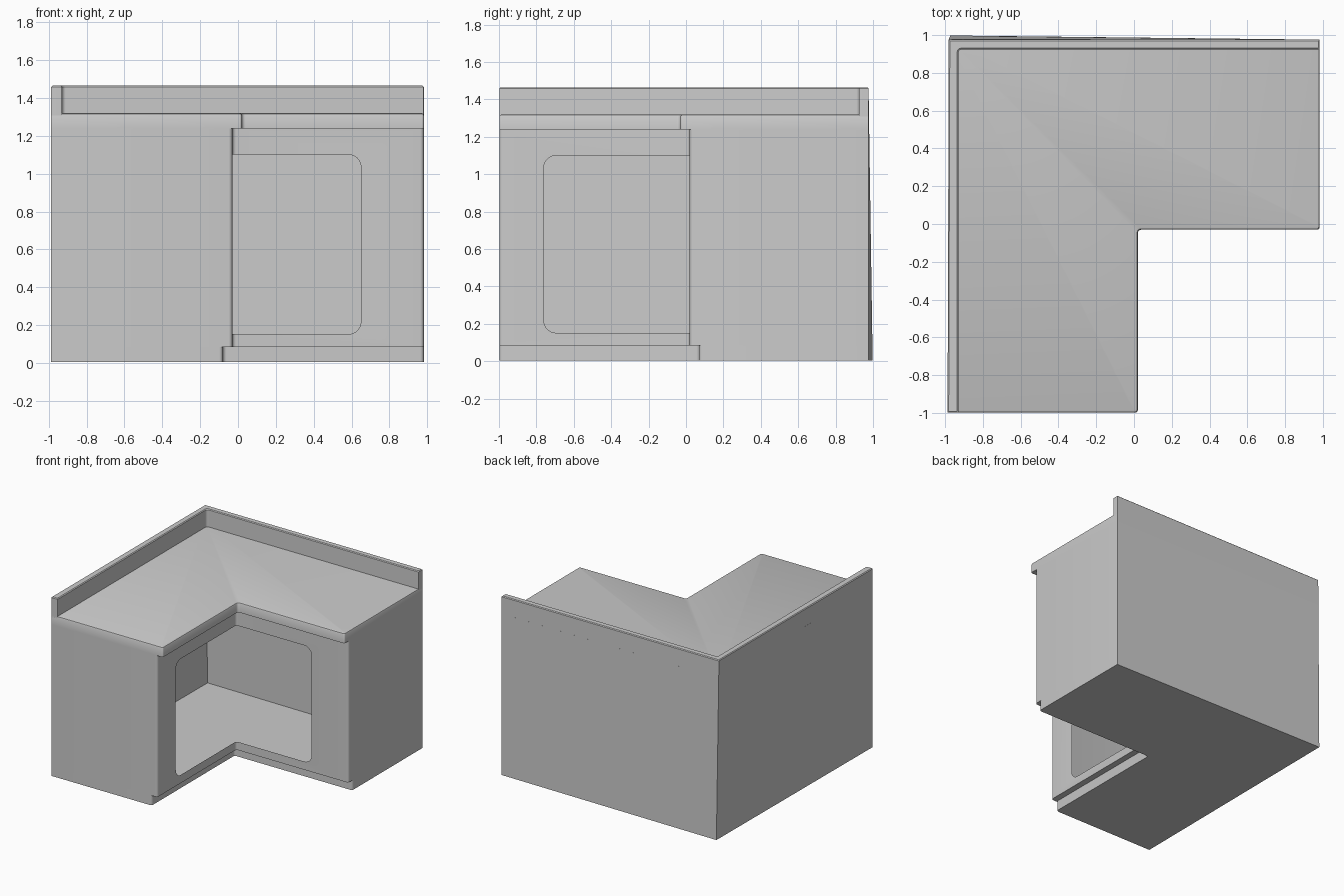
import bpy, bmesh
from math import sin, cos, radians

if "Cube" in bpy.data.objects:
    bpy.data.objects.remove(bpy.data.objects["Cube"])

TOP = 1.465


def arc(cx, cy, r, a0, a1, n=5):
    angs = [radians(a0 + (a1 - a0) * i / n) for i in range(n + 1)]
    return [(cx + r * cos(a), cy + r * sin(a)) for a in angs]


# L-shaped outline; (cx, cy) is its inner corner, the back leans slightly
def outline(cx, cy, z, inset=0.0, back=0.0, r=0.02):
    t = z / TOP
    cx, cy = cx - inset, cy + inset
    x1, y0 = 0.982 - inset, -0.998 + inset
    pts = [(-0.987 + back, y0)]
    pts += arc(cx - r, y0 + r, r, -90, 0)
    pts += arc(cx + 0.02, cy - 0.02, 0.02, 180, 90)
    pts += arc(x1 - r, cy + r, r, -90, 0)
    pts += [(x1, 0.976 - back), (-0.973 - 0.008 * t + back, 0.998 - 0.022 * t - back)]
    return [(x, y, z) for x, y in pts]


def new_ring(bm, pts):
    return [bm.verts.new(p) for p in pts]


def bridge(bm, a, b, skip=()):
    n = len(a)
    for i in range(n):
        if i not in skip:
            j = (i + 1) % n
            bm.faces.new((a[i], a[j], b[j], b[i]))


def finish(bm, name):
    bmesh.ops.remove_doubles(bm, verts=bm.verts, dist=0.0005)
    me = bpy.data.meshes.new(name)
    bm.to_mesh(me)
    bm.free()
    ob = bpy.data.objects.new(name, me)
    bpy.context.collection.objects.link(ob)
    bpy.ops.object.select_all(action='DESELECT')
    bpy.context.view_layer.objects.active = ob
    ob.select_set(True)
    bpy.ops.object.shade_smooth_by_angle(angle=radians(35))


PLINTH, BODY, COUNTER = (-0.08, 0.07), (-0.03, 0.02), (0.02, -0.03)
Z_FLOOR, Z_KICK, Z_COUNTER, Z_TOP = 0.004, 0.085, 1.24, 1.32
OPEN_LO, OPEN_HI = 0.152, 1.10

# Recessed plinth with floor, thin-walled so the inside is hollow
bm = bmesh.new()
rings = [new_ring(bm, outline(*PLINTH, Z_FLOOR)),
         new_ring(bm, outline(*PLINTH, Z_KICK)),
         new_ring(bm, outline(*BODY, Z_KICK))]
bm.faces.new(rings[0][::-1])
bridge(bm, rings[0], rings[1])
bridge(bm, rings[1], rings[2], skip=(18, 19, 20))
finish(bm, "plinth")

# Cabinet walls, leaving out the two fronts and the inner corner
bm = bmesh.new()
low, high = outline(*BODY, Z_KICK), outline(*BODY, Z_COUNTER)
A, B0, B1, C = 6, 7, 12, 13
bridge(bm, new_ring(bm, low), new_ring(bm, high), skip=range(A, C))

# Corner rails above and below the opening
for i in range(B0, B1):
    for z0, z1 in ((Z_KICK, OPEN_LO), (OPEN_HI, Z_COUNTER)):
        p, q = low[i][:2], low[i + 1][:2]
        bm.faces.new(new_ring(bm, [(*p, z0), (*q, z0), (*q, z1), (*p, z1)]))


# Front frames around the rounded opening that wraps the corner
def front_frame(corner, end, place, reach, flip):
    r = 0.065
    s = 1 if reach > corner else -1
    hole = [(corner, OPEN_LO)]
    for zc, a0, a1 in ((OPEN_LO + r, -90, 0), (OPEN_HI - r, 0, 90)):
        hole += [(reach - s * r + s * u, z) for u, z in arc(0, zc, r, a0, a1, 6)]
    hole.append((corner, OPEN_HI))
    prof = [(corner, Z_COUNTER), (end, Z_COUNTER), (end, Z_KICK), (corner, Z_KICK)] + hole
    pts = [place(u, z) for u, z in prof]
    bm.faces.new(new_ring(bm, pts[::-1] if flip else pts))


front_frame(low[B0][1], low[A][1], lambda u, z: (BODY[0], u, z), -0.76, False)
front_frame(low[B1][0], low[C][0], lambda u, z: (u, BODY[1], z), 0.65, True)
finish(bm, "cabinet_walls")

# Worktop with overhanging front lip and eased edges
bm = bmesh.new()
b = 0.012
levels = [outline(*BODY, Z_COUNTER), outline(*COUNTER, Z_COUNTER, r=0.012),
          outline(*COUNTER, Z_TOP - b, r=0.012),
          outline(*COUNTER, Z_TOP - b * 0.3, inset=b * 0.3, r=0.012),
          outline(*COUNTER, Z_TOP, inset=b, r=0.012)]
rings = [new_ring(bm, p) for p in levels]
for k in range(4):
    bridge(bm, rings[k], rings[k + 1], skip=(18, 19, 20) if k == 0 else ())
bm.faces.new(rings[-1])
finish(bm, "worktop")

# Raised splashback along the two wall sides
bm = bmesh.new()
e = 0.006
levels = [outline(-0.93, 0.925, Z_TOP - 0.02, r=0.006),
          outline(-0.93, 0.925, TOP - e, r=0.006),
          outline(-0.93, 0.925, TOP, inset=e, back=e, r=0.006)]
rings = [new_ring(bm, p) for p in levels]
bridge(bm, rings[0], rings[1])
bridge(bm, rings[1], rings[2])
bm.faces.new(rings[-1])
finish(bm, "splashback")
